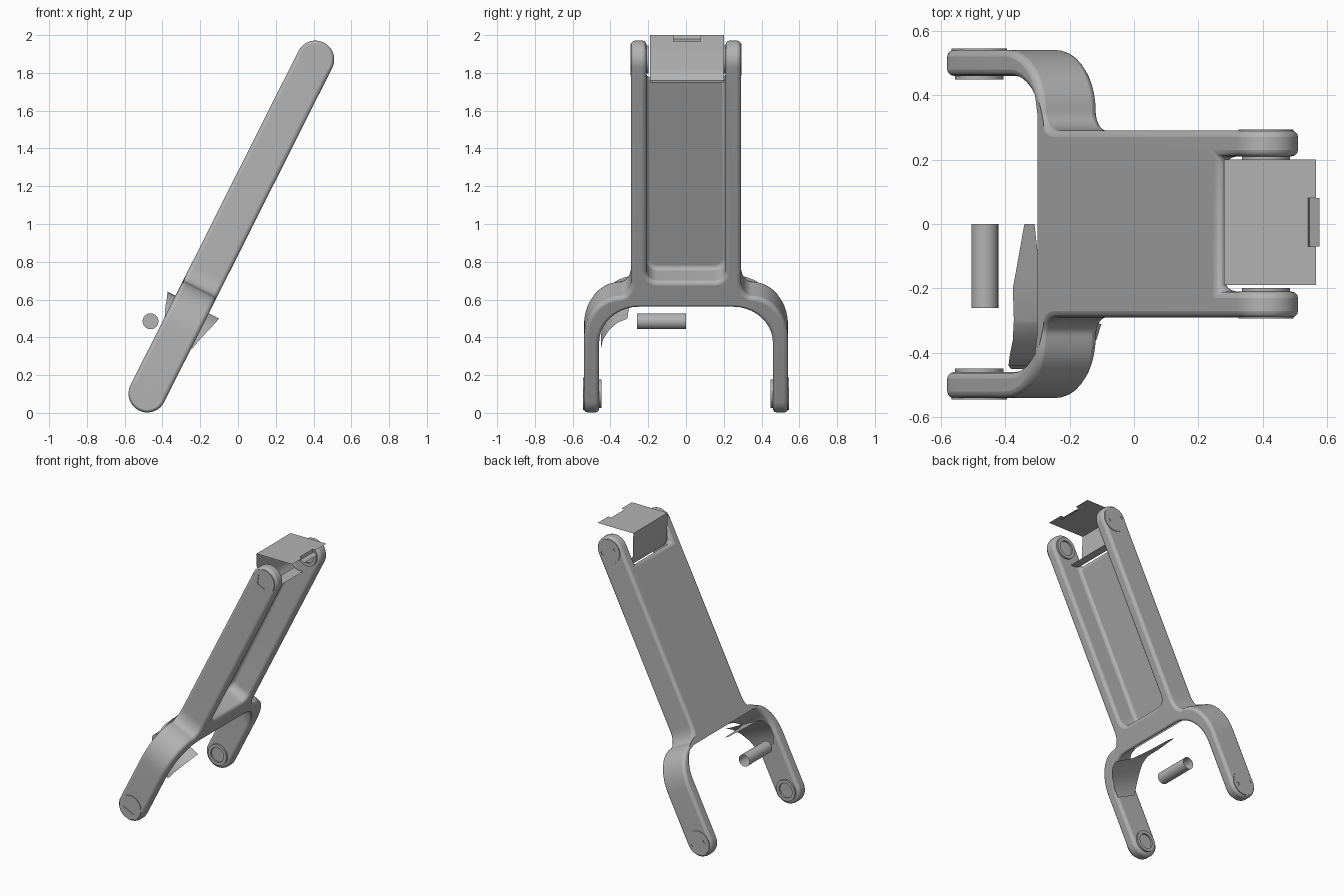
import bpy, bmesh, math
from mathutils import Vector

if "Cube" in bpy.data.objects:
    bpy.data.objects.remove(bpy.data.objects["Cube"], do_unlink=True)

# Link frame: s runs along the arm, t through its thickness, y across it
LOWER = Vector((-0.48, 0, 0.102))
ALONG = Vector((0.449, 0, 0.893)).normalized()
THICK = Vector((ALONG.z, 0, -ALONG.x))
LENGTH, RADIUS = 1.98, 0.1


def at(s, y, t):
    return LOWER + ALONG * s + THICK * t + Vector((0, y, 0))


grey = bpy.data.materials.new("satin grey")
grey.use_nodes = True
grey.diffuse_color = (0.45, 0.45, 0.45, 1)
grey.node_tree.nodes["Principled BSDF"].inputs["Base Color"].default_value = (0.45, 0.45, 0.45, 1)


def finish(name, bm, solid=True):
    if solid:
        bmesh.ops.recalc_face_normals(bm, faces=bm.faces)
    mesh = bpy.data.meshes.new(name)
    bm.to_mesh(mesh)
    bm.free()
    mesh.materials.append(grey)
    obj = bpy.data.objects.new(name, mesh)
    bpy.context.collection.objects.link(obj)
    return obj


def strip(name, rows, closed=False, caps=False):
    """Skin a list of equally long point rows."""
    bm = bmesh.new()
    rings = [[bm.verts.new(p) for p in row] for row in rows]
    n = len(rings[0])
    for a, b in zip(rings, rings[1:]):
        for i in range(n if closed else n - 1):
            j = (i + 1) % n
            bm.faces.new((a[i], a[j], b[j], b[i]))
    if caps:
        bm.faces.new(rings[0])
        bm.faces.new(rings[-1])
    return finish(name, bm, closed and caps)


def arc(cs, cy, rs, ry, a0, a1, n=10):
    angles = [math.radians(a0 + (a1 - a0) * i / n) for i in range(n + 1)]
    return [(cs + rs * math.cos(a), cy + ry * math.sin(a)) for a in angles]


def activate(obj):
    bpy.ops.object.select_all(action='DESELECT')
    obj.select_set(True)
    bpy.context.view_layer.objects.active = obj


def smooth(obj, angle=35):
    activate(obj)
    bpy.ops.object.shade_smooth_by_angle(angle=math.radians(angle))


def combine(obj, cutter, operation='DIFFERENCE'):
    activate(obj)
    mod = obj.modifiers.new("cut", 'BOOLEAN')
    mod.operation, mod.solver, mod.object = operation, 'EXACT', cutter
    bpy.ops.object.modifier_apply(modifier=mod.name)
    bpy.data.objects.remove(cutter, do_unlink=True)


def prism(name, outline, t0, t1):
    return strip(name, [[at(s, y, t) for s, y in outline] for t in (t0, t1)], True, True)


def round_bar(name, s, t, r, y0, y1, n=32, turn=0):
    """Straight bar across the arm with n sides."""
    ring = [(s + r * math.cos(turn + math.tau * i / n),
             t + r * math.sin(turn + math.tau * i / n)) for i in range(n)]
    return strip(name, [[at(a, y, b) for a, b in ring] for y in (y0, y1)], True, True)


# Forked link: plan outline, with a sloping crotch between the lower legs
crotch = arc(0.373, 0.25, 0.22, 0.21, 90, 0)
shoulder = arc(0.37, 0.35, 0.25, 0.19, 0, 90)
neck = arc(0.72, 0.35, 0.10, 0.06, 270, 180)
outer = [(2.3, 0.29)] + neck + shoulder[1:] + [(-0.3, 0.54)]


def plan(t):
    inner = [(s - 0.39 * t, y) for s, y in crotch]
    half = outer + [(-0.3, 0.46)] + inner
    return half + [(s, -y) for s, y in reversed(half)]


link = strip("forked_link", [[at(s, y, t) for s, y in plan(t)] for t in (-0.2, 0.2)], True, True)

# Round both ends of the link
capsule = arc(LENGTH, 0, RADIUS, RADIUS, -90, 90, 16) + arc(0, 0, RADIUS, RADIUS, 90, 270, 16)
combine(link, strip("capsule", [[at(s, y, t) for s, t in capsule] for y in (-0.7, 0.7)],
                    True, True), 'INTERSECT')

# Open pocket on the underside, then the gap between the upper ears
pocket = arc(0.771, 0.15, 0.06, 0.06, 180, 90, 6)
pocket = pocket + [(2.4, 0.21), (2.4, -0.21)] + [(s, -y) for s, y in reversed(pocket)]
combine(link, prism("pocket", pocket, -0.056, 0.3))
combine(link, prism("gap", [(1.835, -0.21), (2.4, -0.21), (2.4, 0.21), (1.835, 0.21)], -0.3, 0.3))

bevel = link.modifiers.new("soft edges", 'BEVEL')
bevel.width, bevel.segments, bevel.limit_method = 0.02, 3, 'ANGLE'
bevel.angle_limit = math.radians(35)
bevel.use_clamp_overlap = False
smooth(link)

# Pivot caps on the outside and bearing rings on the inside of each ear
for end, s, out, inn in (("lower", 0, 0.54, 0.46), ("upper", LENGTH, 0.29, 0.21)):
    for side, sign in (("right", -1), ("left", 1)):
        cap = round_bar(f"{end}_{side}_cap", s, 0, 0.086, sign * (out - 0.03), sign * (out + 0.004))
        deep, proud = sign * (out - 0.022), sign * (out + 0.02)
        if sign < 0:
            sides = 3 if end == "lower" else 5
            combine(cap, round_bar("recess", s, 0, 0.055, deep, proud, sides))
        else:
            for hole in (-0.055, 0.055):
                combine(cap, round_bar("hole", s, hole, 0.012, deep, proud, 10))
        smooth(cap)
        ring = round_bar(f"{end}_{side}_bearing", s, 0, 0.075, sign * (inn + 0.02), sign * (inn - 0.012))
        combine(ring, round_bar("bore", s, 0, 0.052, sign * (inn + 0.012), sign * (inn - 0.03)))
        smooth(ring)

# Bent cover between the upper ears
bend = [(0.54, 2.0), (0.28, 2.0), (0.285, 1.82), (0.292, 1.785), (0.31, 1.76), (0.34, 1.75), (0.38, 1.75)]
cover = strip("upper_cover", [[Vector((x, y, z)) for x, z in bend] for y in (-0.19, 0.2)])
smooth(cover)
for name, y0, y1 in (("right", -0.19, -0.07), ("left", 0.08, 0.2)):
    strip(f"cover_{name}_lip", [[Vector((x, y, 2.0)) for x in (0.54, 0.565)] for y in (y0, y1)])
strip("cover_tab", [[Vector((0.54, y, 2.0)), Vector((0.545, y, 1.98)), Vector((0.575, y, 1.967))]
                    for y in (-0.07, 0.08)])

# Curved guard sheet tucked inside the right leg: s, y, t range
guard = [(0.32, -0.45, -0.05, 0.105), (0.38, -0.44, -0.09, 0.12), (0.45, -0.405, -0.12, 0.14),
         (0.50, -0.36, -0.135, 0.155), (0.525, -0.31, -0.145, 0.16), (0.527, -0.30, -0.145, 0.0),
         (0.53, -0.2, -0.15, -0.05), (0.53, 0, -0.11, -0.075)]
smooth(strip("leg_guard", [[at(s, y, a), at(s, y, b)] for s, y, a, b in guard]))

# Loose pin between the lower legs, open at the back
bm = bmesh.new()
rings = [[bm.verts.new((-0.463 + 0.042 * math.cos(math.tau * i / 24), y,
                        0.485 + 0.042 * math.sin(math.tau * i / 24))) for i in range(24)]
         for y in (-0.26, 0)]
for i in range(24):
    j = (i + 1) % 24
    bm.faces.new((rings[0][i], rings[1][i], rings[1][j], rings[0][j]))
bm.faces.new(rings[0])
smooth(finish("pin", bm))
